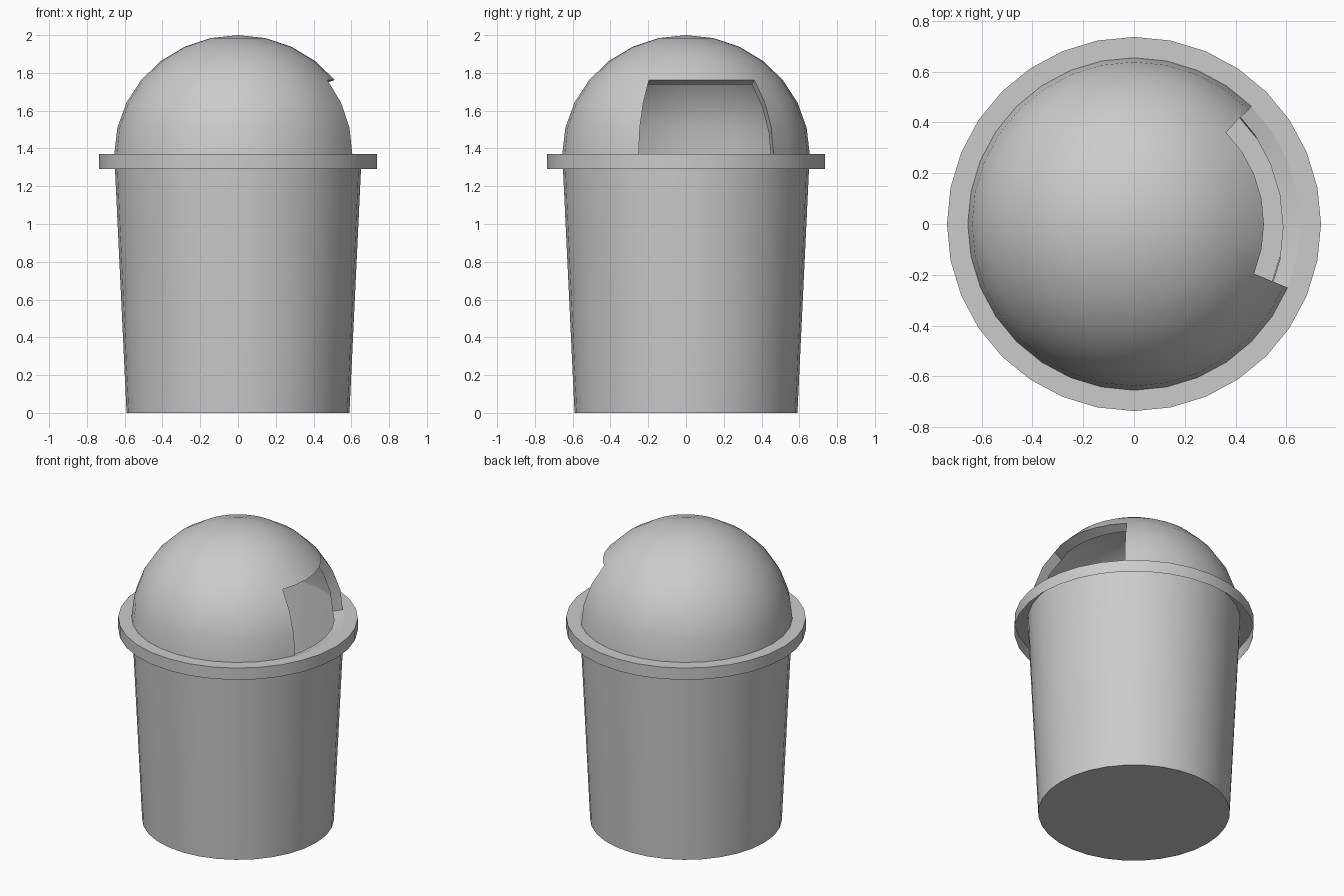
import bpy, bmesh
from math import pi, sin, cos
from mathutils import Vector

if "Cube" in bpy.data.objects:
    bpy.data.objects.remove(bpy.data.objects["Cube"])

SIDES = 32


def ring(bm, r, z):
    return [bm.verts.new((r * cos(2 * pi * i / SIDES), r * sin(2 * pi * i / SIDES), z))
            for i in range(SIDES)]


def bridge(bm, a, b, skip=()):
    for i in range(SIDES):
        if i not in skip:
            j = (i + 1) % SIDES
            bm.faces.new((a[i], a[j], b[j], b[i]))


def finish(bm, name):
    me = bpy.data.meshes.new(name)
    bm.to_mesh(me)
    bm.free()
    ob = bpy.data.objects.new(name, me)
    bpy.context.collection.objects.link(ob)
    bpy.ops.object.select_all(action='DESELECT')
    ob.select_set(True)
    bpy.context.view_layer.objects.active = ob
    bpy.ops.object.shade_smooth_by_angle(angle=pi / 6)
    return ob


# Tapered open bin with an overhanging rim and a hollow skirt
bm = bmesh.new()
rings = [ring(bm, r, z) for r, z in [(0.59, 0), (0.655, 1.37), (0.737, 1.37), (0.737, 1.29)]]
bm.faces.new(rings[0][::-1])
bridge(bm, rings[0], rings[1])
finish_rim = rings[1:]
for a, b in zip(finish_rim, finish_rim[1:]):
    bridge(bm, b, a)
finish(bm, "bin_body")

# Hollow dome lid, with an opening from -22.5 to 45 degrees in its lower three rows
STEPS, R, H, BASE = 7, 0.655, 0.63, 1.37
hole = {30, 31, 0, 1, 2, 3}
bm = bmesh.new()
rings = [ring(bm, R * cos(pi / 2 * k / STEPS), BASE + H * sin(pi / 2 * k / STEPS))
         for k in range(STEPS)]
for k in range(STEPS - 1):
    bridge(bm, rings[k], rings[k + 1], hole if k < 3 else ())
top = bm.verts.new((0, 0, BASE + H))
for i in range(SIDES):
    bm.faces.new((rings[-1][i], rings[-1][(i + 1) % SIDES], top))

# Lip of the opening, pushed inward from its border
cols = [30, 31, 0, 1, 2, 3, 4]
border = ([rings[0][c] for c in cols] + [rings[1][4], rings[2][4]]
          + [rings[3][c] for c in reversed(cols)] + [rings[2][30], rings[1][30]])
push = Vector((-0.068, -0.0135, -0.024))
inner = [bm.verts.new(v.co + push) for v in border]
n = len(border)
for i in range(n):
    j = (i + 1) % n
    bm.faces.new((border[i], border[j], inner[j], inner[i]))
finish(bm, "dome_lid")
